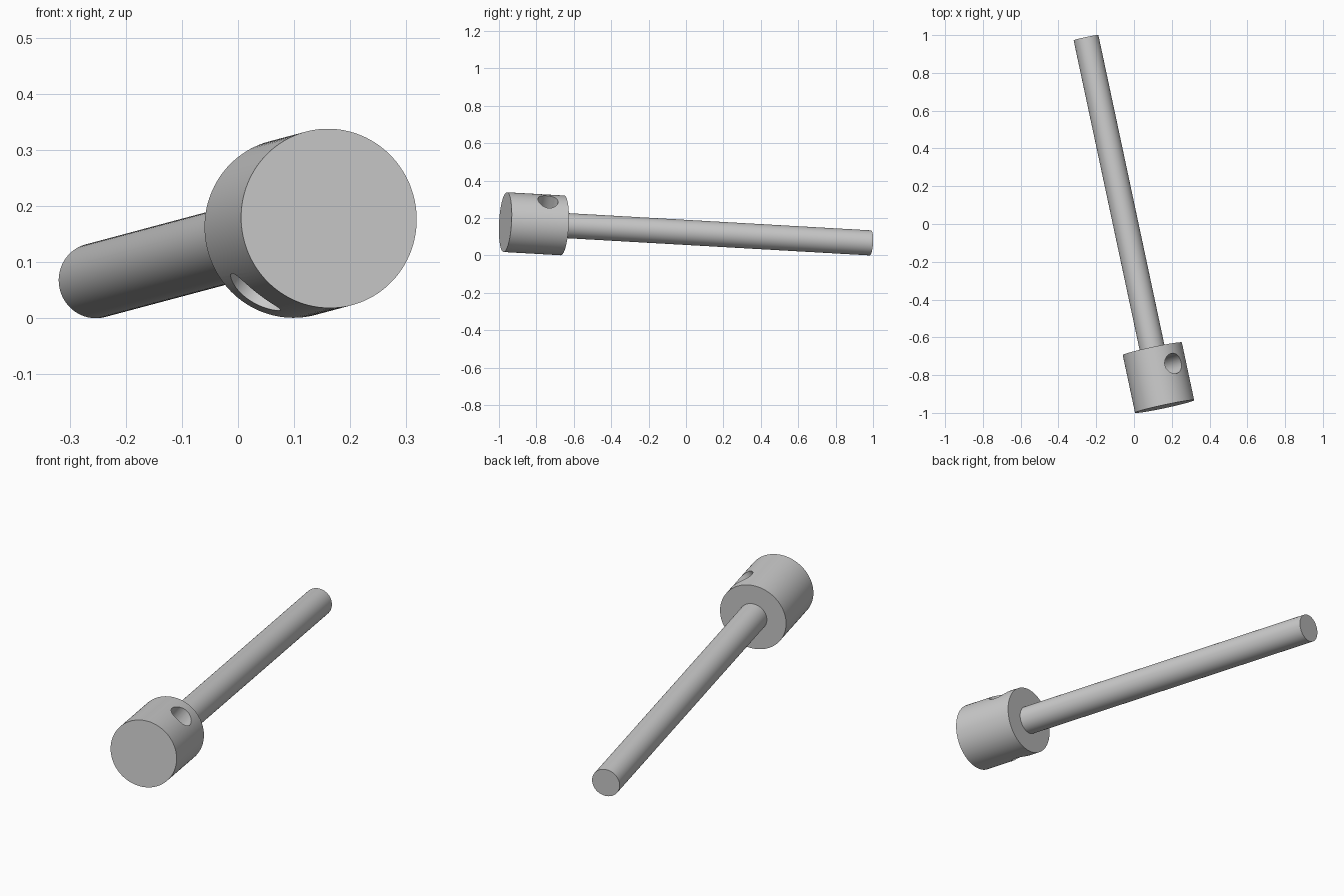
import bpy
from mathutils import Matrix, Vector

cube = bpy.data.objects.get("Cube")
if cube:
    bpy.data.objects.remove(cube, do_unlink=True)

# Tilted frame: local x across, local y along the pin, local z up
FRONT = Vector((0.162, -0.966, 0.178))
END = Vector((-0.254, 0.986, 0.067))
axis = (END - FRONT).normalized()
across = axis.cross(Vector((0, 0, 1))).normalized()
up = across.cross(axis)
FRAME = Matrix((across, axis, up)).transposed().to_4x4()
FRAME.translation = FRONT
LENGTH = (END - FRONT).length

HEAD_R, HEAD_LEN, HEAD_FLAT = 0.16, 0.313, 0.132
PIN_R, PIN_FLAT, PIN_FLAT_START = 0.067, 0.0635, 1.3
HOLE_R, HOLE_AT = 0.0545, 0.206
FLAT_DIR = Vector((0.604, 0, 0.797)).normalized()   # normal of the head flats
SIDE_DIR = Vector((-0.797, 0, 0.604)).normalized()  # normal of the pin flat

steel = bpy.data.materials.new("light grey steel")
steel.use_nodes = True
GREY = (0.6, 0.6, 0.6, 1)
steel.diffuse_color = GREY
steel.node_tree.nodes["Principled BSDF"].inputs["Base Color"].default_value = GREY


def cylinder(name, radius, start, direction, length, sides=96):
    """Cylinder from a local start point along a local direction."""
    bpy.ops.mesh.primitive_cylinder_add(vertices=sides, radius=radius, depth=length)
    ob = bpy.context.object
    ob.name = name
    turn = Vector(direction).to_track_quat("Z", "Y").to_matrix().to_4x4()
    middle = Vector(start) + Vector(direction) * length / 2
    ob.data.transform(FRAME @ Matrix.Translation(middle) @ turn)
    ob.data.materials.append(steel)
    return ob


def flat_cutter(name, normal, distance, start, end):
    """Block that removes everything beyond a plane parallel to the axis."""
    bpy.ops.mesh.primitive_cube_add(size=1)
    ob = bpy.context.object
    ob.name = name
    size = 0.6
    rot = Matrix((normal.cross(Vector((0, 1, 0))), Vector((0, 1, 0)), normal))
    middle = normal * (distance + size / 2) + Vector((0, (start + end) / 2, 0))
    ob.data.transform(FRAME @ Matrix.Translation(middle) @ rot.transposed().to_4x4()
                      @ Matrix.Diagonal((size, end - start, size, 1)))
    ob.data.materials.append(steel)
    return ob


def cut(target, cutter):
    mod = target.modifiers.new(cutter.name, "BOOLEAN")
    mod.operation = "DIFFERENCE"
    mod.solver = "EXACT"
    mod.object = cutter
    bpy.context.view_layer.objects.active = target
    bpy.ops.object.modifier_apply(modifier=mod.name)
    bpy.data.objects.remove(cutter, do_unlink=True)


# Head: short cylinder with two opposite flats and a cross hole
head = cylinder("head", HEAD_R, (0, 0, 0), (0, 1, 0), HEAD_LEN, 128)
for side in (1, -1):
    cut(head, flat_cutter("head_flat", FLAT_DIR * side, HEAD_FLAT, -0.1, HEAD_LEN + 0.1))
hole_start = Vector((0, HOLE_AT, 0)) - FLAT_DIR * 0.3
cut(head, cylinder("cross_hole", HOLE_R, hole_start, FLAT_DIR, 0.6, 64))

# Shaft: long pin with a shallow flat towards its far end
shaft = cylinder("shaft", PIN_R, (0, HEAD_LEN - 0.005, 0), (0, 1, 0), LENGTH - HEAD_LEN + 0.005)
cut(shaft, flat_cutter("shaft_flat", SIDE_DIR, PIN_FLAT, PIN_FLAT_START, LENGTH + 0.1))

for ob in (head, shaft):
    bpy.ops.object.select_all(action="DESELECT")
    ob.select_set(True)
    bpy.context.view_layer.objects.active = ob
    bpy.ops.object.shade_smooth_by_angle(angle=0.3)
